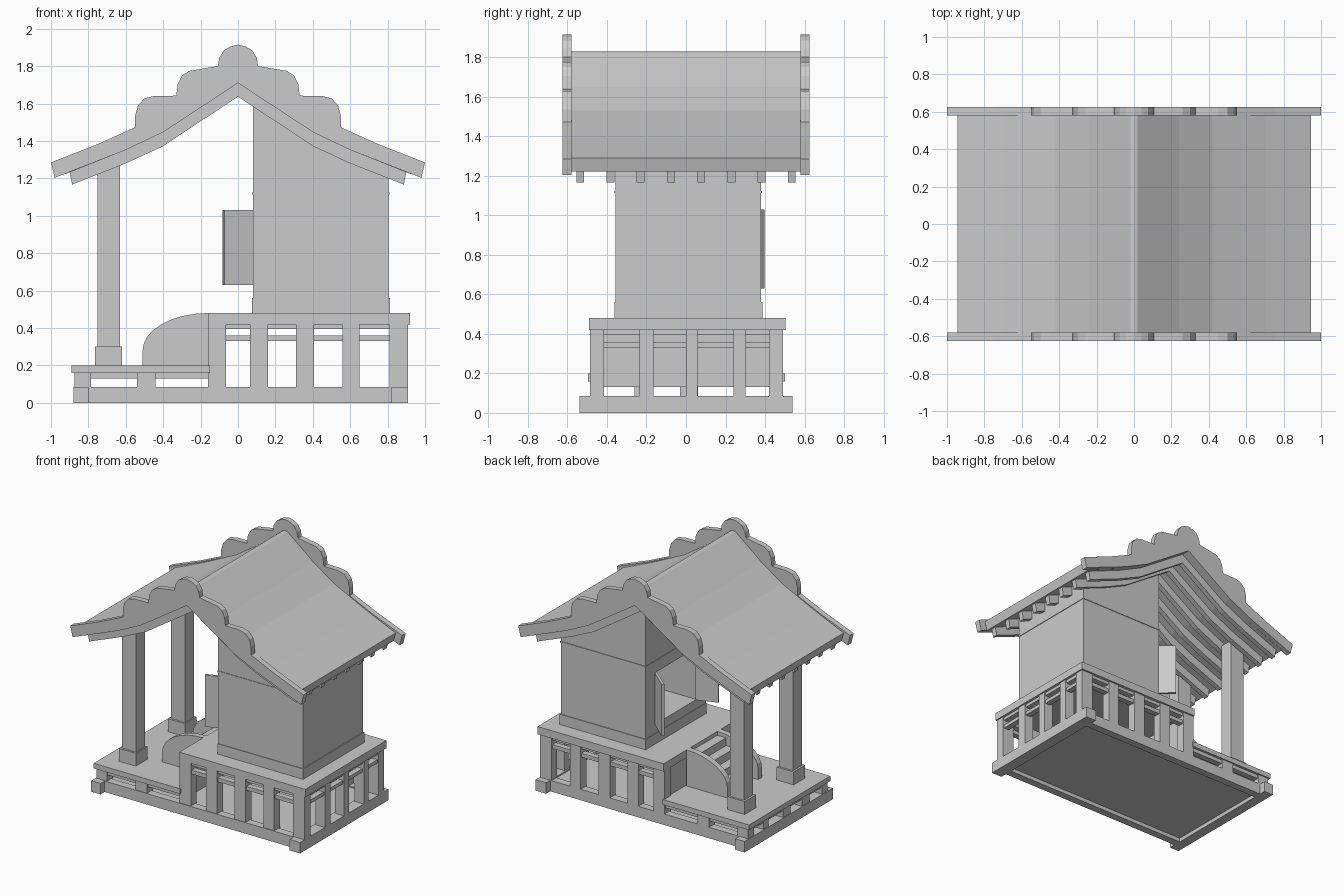
import bpy, bmesh
from mathutils import Matrix, Vector
from math import cos, sin, pi

if "Cube" in bpy.data.objects:
    bpy.data.objects.remove(bpy.data.objects["Cube"])


def finish(name, bm):
    bmesh.ops.recalc_face_normals(bm, faces=bm.faces)
    me = bpy.data.meshes.new(name)
    bm.to_mesh(me)
    bm.free()
    ob = bpy.data.objects.new(name, me)
    bpy.context.collection.objects.link(ob)
    return ob


def boxes(name, items):
    """One object from boxes given as (x0, x1, y0, y1, z0, z1)."""
    bm = bmesh.new()
    for x0, x1, y0, y1, z0, z1 in items:
        m = Matrix.Translation(((x0 + x1) / 2, (y0 + y1) / 2, (z0 + z1) / 2))
        m = m @ Matrix.Diagonal((x1 - x0, y1 - y0, z1 - z0, 1))
        bmesh.ops.create_cube(bm, size=1, matrix=m)
    return finish(name, bm)


def prisms(name, profile, spans):
    """Extrude an x-z outline along y for every (y0, y1) span."""
    bm = bmesh.new()
    for y0, y1 in spans:
        f = bm.faces.new([bm.verts.new((x, y0, z)) for x, z in profile])
        r = bmesh.ops.extrude_face_region(bm, geom=[f])
        vs = [v for v in r["geom"] if isinstance(v, bmesh.types.BMVert)]
        bmesh.ops.translate(bm, verts=vs, vec=(0, y1 - y0, 0))
    return finish(name, bm)


def mirrored(half):
    """Full path from left to right, half given from centre outwards."""
    return [(-x, z) for x, z in reversed(half)] + [p for p in half if p[0] > 0]


def band(top, bottom):
    return mirrored(top) + mirrored(bottom)[::-1]


# base: full-length end beams, recessed side beams, floor panel
boxes("base_frame", [
    (-0.88, -0.80, -0.54, 0.54, 0, 0.085), (0.82, 0.91, -0.54, 0.54, 0, 0.085),
    (-0.80, 0.82, -0.49, -0.43, 0, 0.085), (-0.80, 0.82, 0.43, 0.49, 0, 0.085)])
boxes("base_floor", [(-0.81, 0.83, -0.44, 0.44, 0.03, 0.075)])

# decks
boxes("lower_deck", [(-0.89, -0.15, -0.495, 0.5, 0.16, 0.20)])
boxes("upper_deck", [(-0.16, 0.92, -0.49, 0.503, 0.42, 0.48)])

# posts and rails carrying the decks
side_posts = [(-0.16, -0.065), (0.065, 0.16), (0.31, 0.405), (0.56, 0.65), (0.81, 0.91)]
end_posts = [(-0.485, -0.413), (-0.235, -0.165), (0.0, 0.058), (0.24, 0.30), (0.43, 0.49)]
front_posts = [(-0.485, -0.413), (-0.26, -0.17), (-0.03, 0.06), (0.24, 0.30), (0.43, 0.49)]
sides = [(-0.485, -0.415), (0.42, 0.49)]
posts = [(a, b, y0, y1, 0.08, 0.425) for a, b in side_posts for y0, y1 in sides]
posts += [(0.83, 0.91, a, b, 0.08, 0.425) for a, b in end_posts[1:-1]]
boxes("upper_posts", posts)
posts = [(a, b, y0, y1, 0.08, 0.165) for a, b in [(-0.875, -0.785), (-0.54, -0.44)]
         for y0, y1 in sides]
posts += [(-0.875, -0.80, a, b, 0.08, 0.165) for a, b in front_posts[1:-1]]
boxes("lower_posts", posts)
rails = []
for y0, y1 in [(-0.475, -0.43), (0.435, 0.48)]:
    rails += [(-0.10, 0.85, y0, y1, z0, z1) for z0, z1 in [(0.33, 0.36), (0.395, 0.425)]]
    rails.append((-0.83, -0.14, y0, y1, 0.13, 0.165))
rails += [(0.855, 0.90, -0.45, 0.45, z0, z1) for z0, z1 in [(0.33, 0.357), (0.395, 0.425)]]
rails.append((-0.865, -0.82, -0.45, 0.45, 0.13, 0.165))
boxes("rails", rails)
boxes("deck_riser", [(-0.15, -0.11, -0.45, 0.45, 0.13, 0.425)])

# stairs with curved cheeks
boxes("steps", [(-0.46 + 0.075 * i, -0.15, -0.165, 0.185, 0.195, 0.27 + 0.06 * i)
                for i in range(4)])
arc = [(-0.16 - 0.35 * sin(t), 0.28 + 0.20 * cos(t)) for t in [i * pi / 16 for i in range(9)]]
prisms("stair_cheeks", arc + [(-0.51, 0.195), (-0.16, 0.195)],
       [(-0.20, -0.155), (0.175, 0.22)])

# porch columns on plinths
boxes("porch_columns", [(-0.75, -0.63, y - 0.055, y + 0.055, 0.20, 1.30) for y in (-0.295, 0.305)])
boxes("column_plinths", [(-0.765, -0.62, y - 0.07, y + 0.07, 0.195, 0.30) for y in (-0.295, 0.305)])

# house body with door opening
house = prisms("house_body", [(0.08, 0.48), (0.805, 0.48), (0.805, 1.29), (0.6, 1.38),
                              (0.4, 1.47), (0.2, 1.60), (0.08, 1.69)], [(-0.357, 0.38)])
cutter = boxes("door_cutter", [(0.0, 0.76, -0.24, 0.25, 0.63, 1.03)])
cutter.hide_render = True
mod = house.modifiers.new("opening", "BOOLEAN")
mod.operation, mod.object, mod.solver = "DIFFERENCE", cutter, "EXACT"
bpy.context.view_layer.objects.active = house
bpy.ops.object.modifier_apply(modifier="opening")
bpy.data.objects.remove(cutter)
boxes("house_sill", [(0.076, 0.812, -0.362, 0.386, 0.475, 0.56)])
boxes("house_cornice", [(0.076, 0.81, -0.361, 0.385, 1.113, 1.124)])

# open door leaves
for name, hinge, tip in [("door_leaf_back", (0.085, 0.25), (-0.075, 0.39)),
                         ("door_leaf_front", (0.085, -0.24), (-0.075, -0.295))]:
    a, b = Vector((*hinge, 0.83)), Vector((*tip, 0.83))
    leaf = boxes(name, [(0, (b - a).length, -0.01, 0.01, -0.20, 0.20)])
    leaf.rotation_euler.z = Vector((1, 0)).angle_signed((b - a).xy) * -1
    leaf.location = a

# roof slab, rafters and scalloped gable boards
under = [(0, 1.71), (0.2, 1.578), (0.4, 1.447), (0.6, 1.352), (0.90, 1.23)]
top = [(0, 1.83), (0.02, 1.825), (0.24, 1.65), (0.42, 1.53), (0.70, 1.395), (0.945, 1.29)]
prisms("roof_slab", band(top, under[:-1] + [(0.925, 1.222)]), [(-0.59, 0.59)])
raft = [(0, 1.637), (0.2, 1.505), (0.4, 1.372), (0.6, 1.28), (0.887, 1.167)]
prisms("rafters", band([(x, z + 0.005) for x, z in under], raft),
       [(y - 0.02, y + 0.02) for y in [-0.535 + i * 1.07 / 7 for i in range(8)]])
scallop = [(0, 1.915), (0.04, 1.905), (0.075, 1.885), (0.10, 1.845), (0.108, 1.80),
           (0.20, 1.785), (0.26, 1.775), (0.30, 1.75), (0.322, 1.705), (0.33, 1.642),
           (0.45, 1.64), (0.50, 1.628), (0.535, 1.59), (0.55, 1.535), (0.55, 1.473),
           (0.75, 1.383), (1.0, 1.285)]
prisms("gable_boards", band(scallop, under[:-1] + [(0.98, 1.203)]),
       [(-0.625, -0.58), (0.58, 0.625)])
